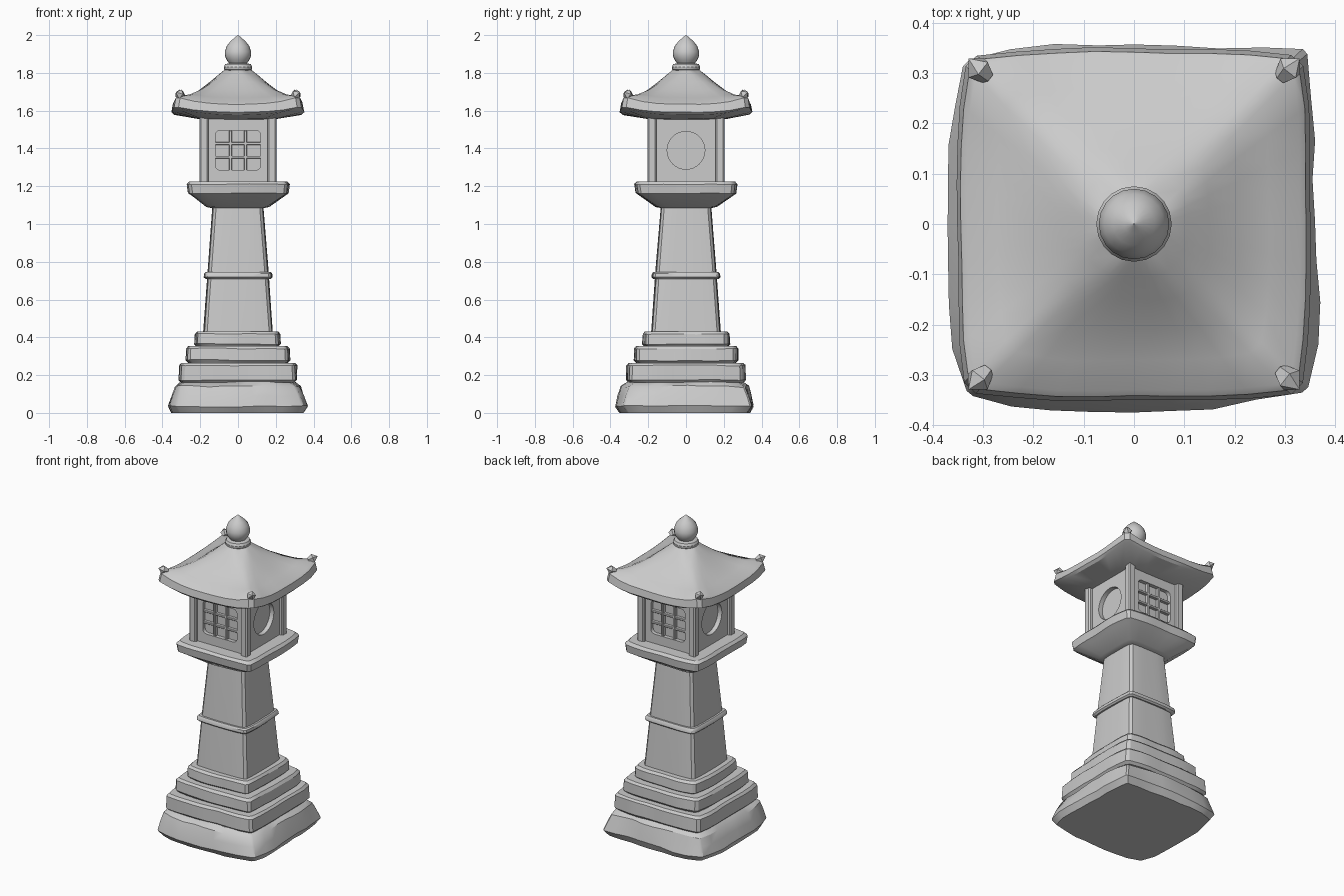
import bpy, bmesh, math
from mathutils import Matrix, Vector, noise

if "Cube" in bpy.data.objects:
    bpy.data.objects.remove(bpy.data.objects["Cube"])


def finish(name, bm, angle=32):
    bmesh.ops.recalc_face_normals(bm, faces=bm.faces)
    me = bpy.data.meshes.new(name)
    bm.to_mesh(me)
    bm.free()
    me.shade_smooth()
    me.set_sharp_from_angle(angle=math.radians(angle))
    ob = bpy.data.objects.new(name, me)
    bpy.context.collection.objects.link(ob)
    return ob


def skin(bm, rings):
    loops = [[bm.verts.new(p) for p in r] for r in rings]
    for a, b in zip(loops, loops[1:]):
        for i in range(len(a)):
            j = (i + 1) % len(a)
            bm.faces.new((a[i], a[j], b[j], b[i]))
    bm.faces.new(loops[0])
    bm.faces.new(loops[-1])


def square_ring(h, z, cut, bow, lift, n=8):
    """Square outline with chamfered, bowed-in corners that may lift upward."""
    pts = []
    for s in range(4):
        rot = Matrix.Rotation(s * math.pi / 2, 3, 'Z')
        for i in range(n + 1):
            t = -1 + 2 * i / n
            pts.append(rot @ Vector((h - bow * t ** 4, t * (h - cut - bow), z + lift * abs(t) ** 3)))
    return pts


def stone(name, profile, cut=.015, bow=.006, rough=.004, seed=0):
    """Loft of squares; profile rows are half width, height and optional corner lift."""
    rings = []
    for k, (h, z, *lift) in enumerate(profile):
        ring = square_ring(h, z, cut, bow, lift[0] if lift else 0)
        for p in ring:
            d = noise.noise_vector(Vector((p.x * 6 + seed, p.y * 6, p.z * 4))) * rough
            p.x += d.x
            p.y += d.y
            if 0 < k < len(profile) - 1:
                p.z += d.z * .6
        rings.append(ring)
    bm = bmesh.new()
    skin(bm, rings)
    return finish(name, bm)


def slab(name, h, z0, z1, e=.014, **kw):
    return stone(name, [(h - e, z0), (h, z0 + e), (h - .002, z1 - e), (h - e, z1)], **kw)


def lathe(name, profile, n=20):
    bm = bmesh.new()
    skin(bm, [[(r * math.cos(2 * math.pi * i / n), r * math.sin(2 * math.pi * i / n), z)
               for i in range(n)] for r, z in profile])
    return finish(name, bm)


def box(name, center, size):
    bm = bmesh.new()
    bmesh.ops.create_cube(bm, size=1, matrix=Matrix.Translation(center) @ Matrix.Diagonal((*size, 1)))
    bmesh.ops.bevel(bm, geom=bm.edges[:], offset=min(size) * .15, segments=1, affect='EDGES')
    return finish(name, bm)


# Stepped base
stone("base_rock", [(.345, .005), (.366, .035), (.352, .09), (.335, .14), (.30, .166)],
      cut=.012, bow=.026, rough=.022, seed=3)
for k, (h, z0, z1) in enumerate([(.315, .16, .265), (.275, .265, .355), (.228, .35, .432)]):
    slab(f"base_step_{k + 1}", h, z0, z1, bow=.012, rough=.010, seed=10 + k * 7)

# Tapered shaft with its band
stone("shaft", [(.184, .42), (.160, .76), (.134, 1.10)], cut=.014, bow=.006, rough=.003)
slab("shaft_band", .181, .71, .745, e=.009, cut=.012, rough=.004)

# Platform under the light box
stone("platform", [(.14, 1.085), (.165, 1.092), (.245, 1.15), (.264, 1.163), (.270, 1.21), (.255, 1.226)],
      cut=.015, bow=.010, rough=.008, seed=31)

# Light box with recessed windows
WALL, ZC = .182, 1.39
bm = bmesh.new()
bmesh.ops.create_cube(bm, size=1, matrix=Matrix.Translation((0, 0, 1.39)) @ Matrix.Diagonal((WALL * 2, WALL * 2, .36, 1)))
light_box = finish("light_box", bm)
cutters = []
for s in (-1, 1):
    outline = []
    for cx, cz, a0 in ((1, 1, 0), (-1, 1, 90), (-1, -1, 180), (1, -1, 270)):
        for a in (0, 30, 60, 90):
            r = math.radians(a0 + a)
            outline.append((cx * .095 + .025 * math.cos(r), ZC + cz * .08 + .025 * math.sin(r)))
    bm = bmesh.new()
    skin(bm, [[(x, s * d, z) for x, z in outline] for d in (WALL - .024, WALL + .05)])
    cutters.append(finish("window_cutter", bm))
    bm = bmesh.new()
    skin(bm, [[(s * d, .1 * math.cos(i * math.pi / 16), ZC + .1 * math.sin(i * math.pi / 16))
               for i in range(32)] for d in (WALL - .028, WALL + .05)])
    cutters.append(finish("round_cutter", bm))
for c in cutters:
    c.hide_render = True
    m = light_box.modifiers.new("recess", 'BOOLEAN')
    m.operation, m.object, m.solver = 'DIFFERENCE', c, 'EXACT'
bpy.context.view_layer.update()
cut_mesh = bpy.data.meshes.new_from_object(light_box.evaluated_get(bpy.context.evaluated_depsgraph_get()))
light_box.modifiers.clear()
light_box.data = cut_mesh
cut_mesh.set_sharp_from_angle(angle=math.radians(32))
for c in cutters:
    bpy.data.objects.remove(c)

# Lattice bars in the front and back windows
for s, side in ((-1, "front"), (1, "back")):
    y = s * (WALL - .014)
    for o in (-.04, .04):
        box(f"{side}_lattice_upright", (o, y, ZC), (.014, .022, .21))
        box(f"{side}_lattice_rail", (0, y, ZC + o * .9), (.24, .020, .014))

# Corner posts
for sx in (-1, 1):
    for sy in (-1, 1):
        box("corner_post", (sx * .180, sy * .180, 1.39), (.046, .046, .36))

# Curved roof with lifted corners
stone("roof", [(.17, 1.553), (.21, 1.557), (.335, 1.578, .030), (.350, 1.592, .026), (.342, 1.634, .034),
               (.330, 1.643, .034), (.27, 1.668, .018), (.21, 1.704, .008), (.15, 1.750, .002),
               (.105, 1.788), (.075, 1.812), (.055, 1.825)],
      cut=.022, bow=.014, rough=.005, seed=50)

# Faceted knobs on the roof corners
for k in range(4):
    bm = bmesh.new()
    bmesh.ops.create_cone(bm, cap_ends=True, segments=5, radius1=.014, radius2=.027, depth=.03)
    tip = bmesh.ops.create_cone(bm, cap_ends=True, segments=5, radius1=.027, radius2=.001, depth=.028)["verts"]
    bmesh.ops.translate(bm, verts=tip, vec=(0, 0, .029))
    turn = Matrix.Rotation(math.radians(45 + 90 * k), 4, 'Z')
    bm.transform(turn @ Matrix.Translation((.425, 0, 1.682)) @ Matrix.Rotation(math.radians(68), 4, 'Y'))
    finish("roof_corner_knob", bm, 10)

# Finial
lathe("finial_ring", [(.06, 1.808), (.073, 1.818), (.075, 1.832), (.068, 1.846), (.045, 1.852)])
lathe("finial_bud", [(.045, 1.848), (.060, 1.868), (.069, 1.89), (.070, 1.912), (.060, 1.942),
                     (.042, 1.965), (.020, 1.985), (.001, 2.0)])

# Rest the base on the ground
for ob in bpy.data.objects:
    if ob.name == "base_rock":
        for v in ob.data.vertices:
            if v.co.z < .012:
                v.co.z = 0
